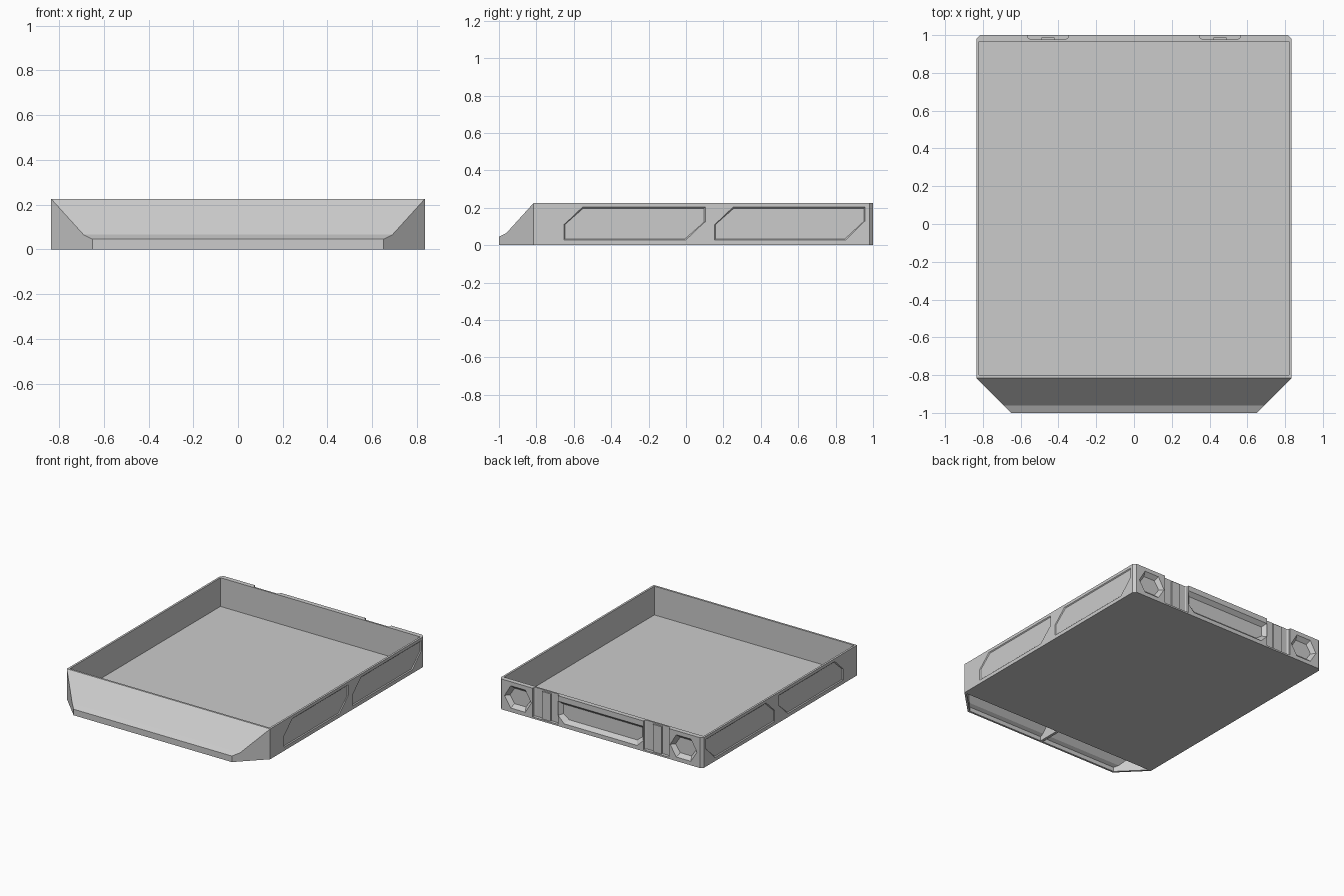
import bpy, bmesh
from mathutils import Vector

if "Cube" in bpy.data.objects:
    bpy.data.objects.remove(bpy.data.objects["Cube"])

W, H = 0.835, 0.225          # half width, height
YF, YB = -0.815, 1.0         # tray front and back


def loft(name, *rings):
    """Closed solid through rings with equal point counts."""
    bm = bmesh.new()
    vs = [[bm.verts.new(p) for p in r] for r in rings]
    n = len(rings[0])
    for a, b in zip(vs, vs[1:]):
        for i in range(n):
            j = (i + 1) % n
            bm.faces.new((a[i], a[j], b[j], b[i]))
    bm.faces.new(vs[0])
    bm.faces.new(vs[-1])
    bmesh.ops.recalc_face_normals(bm, faces=bm.faces)
    me = bpy.data.meshes.new(name)
    bm.to_mesh(me)
    bm.free()
    ob = bpy.data.objects.new(name, me)
    bpy.context.collection.objects.link(ob)
    return ob


def box(name, x0, x1, y0, y1, z0, z1):
    ring = [(x0, y0), (x1, y0), (x1, y1), (x0, y1)]
    return loft(name, [(x, y, z0) for x, y in ring], [(x, y, z1) for x, y in ring])


def cut(target, cutter):
    m = target.modifiers.new("cut", 'BOOLEAN')
    m.operation, m.solver, m.object = 'DIFFERENCE', 'EXACT', cutter
    bpy.context.view_layer.update()
    me = bpy.data.meshes.new_from_object(
        target.evaluated_get(bpy.context.evaluated_depsgraph_get()))
    target.modifiers.clear()
    target.data = me
    bpy.data.objects.remove(cutter)


def shrink(poly, m):
    """Pull a 2D outline in by margin m."""
    us, vs = [p[0] for p in poly], [p[1] for p in poly]
    cu, cv = (min(us) + max(us)) / 2, (min(vs) + max(vs)) / 2
    su = 1 - 2 * m / (max(us) - min(us))
    sv = 1 - 2 * m / (max(vs) - min(vs))
    return [(cu + (u - cu) * su, cv + (v - cv) * sv) for u, v in poly]


# tray tub with chamfered back corners
c = 0.02
outline = [(-W, YF), (W, YF), (W, YB - c), (W - c, YB), (-W + c, YB), (-W, YB - c)]
tray = loft("tray", [(x, y, 0) for x, y in outline], [(x, y, H) for x, y in outline])
cut(tray, box("cavity", -0.82, 0.82, -0.80, 0.965, 0.012, 0.4))

# angled recessed panels on both sides
panels = [
    [(-0.655, 0.025), (-0.655, 0.11), (-0.555, 0.205), (0.105, 0.205), (0.105, 0.125), (0.0, 0.025)],
    [(0.15, 0.025), (0.15, 0.11), (0.25, 0.205), (0.96, 0.205), (0.96, 0.13), (0.855, 0.025)],
]
for s in (-1, 1):
    for p in panels:
        cut(tray, loft("panel_cut",
                       [(s * (W + 0.002), y, z) for y, z in p],
                       [(s * (W - 0.006), y, z) for y, z in shrink(p, 0.008)]))

# tapered pockets in the back wall: hexagons at the ends, long one in the middle
hexagon = [(0.57, 0.11), (0.62, 0.195), (0.74, 0.195), (0.79, 0.11), (0.74, 0.03), (0.62, 0.03)]
middle = [(-0.35, 0.08), (-0.35, 0.185), (0.35, 0.185), (0.35, 0.08), (0.30, 0.03), (-0.30, 0.03)]
for p in (hexagon, [(-x, z) for x, z in hexagon], middle):
    inner = shrink(p, 0.025)
    cut(tray, loft("pocket_cut",
                   [(x, YB + 0.01, z) for x, z in p],
                   [(x, YB, z) for x, z in p],
                   [(x, YB - 0.028, z) for x, z in inner]))

# hinge slots open at the rim, each with a small catch plate
for s in (-1, 1):
    slot = [(0.35, 1.01), (0.35, 0.985), (0.365, 0.977), (0.545, 0.977), (0.56, 0.985), (0.56, 1.01)]
    cut(tray, loft("slot_cut", [(s * x, y, 0.012) for x, y in slot],
                   [(s * x, y, 0.3) for x, y in slot]))
    box("catch_plate", s * 0.455 - 0.035, s * 0.455 + 0.035, 0.975, 0.988, 0.012, 0.215)


# sloping front nose, hollow underneath with a central rib
def nose_ring(y, zt, t=0.0, z0=0.0):
    x = 1.65 + y - t * 1.4
    return [(-x, y, z0), (x, y, z0), (x, y, zt), (-x, y, zt)]


nose = loft("front_nose", nose_ring(-1, 0.045), nose_ring(-0.96, 0.065), nose_ring(YF, H))
t = 0.015
cut(nose, loft("nose_cavity",
               nose_ring(-1 + t, 0.032, t, -0.05),
               nose_ring(-0.96, 0.045, t, -0.05),
               nose_ring(YF, H - 0.02, t, -0.05),
               [Vector(p) + Vector((0, 0.03, 0)) for p in nose_ring(YF, H - 0.02, t, -0.05)]))
rib = [(-0.99, 0), (YF, 0), (YF, H - 0.01), (-0.96, 0.055), (-0.99, 0.04)]
loft("nose_rib", [(-0.01, y, z) for y, z in rib], [(0.01, y, z) for y, z in rib])
